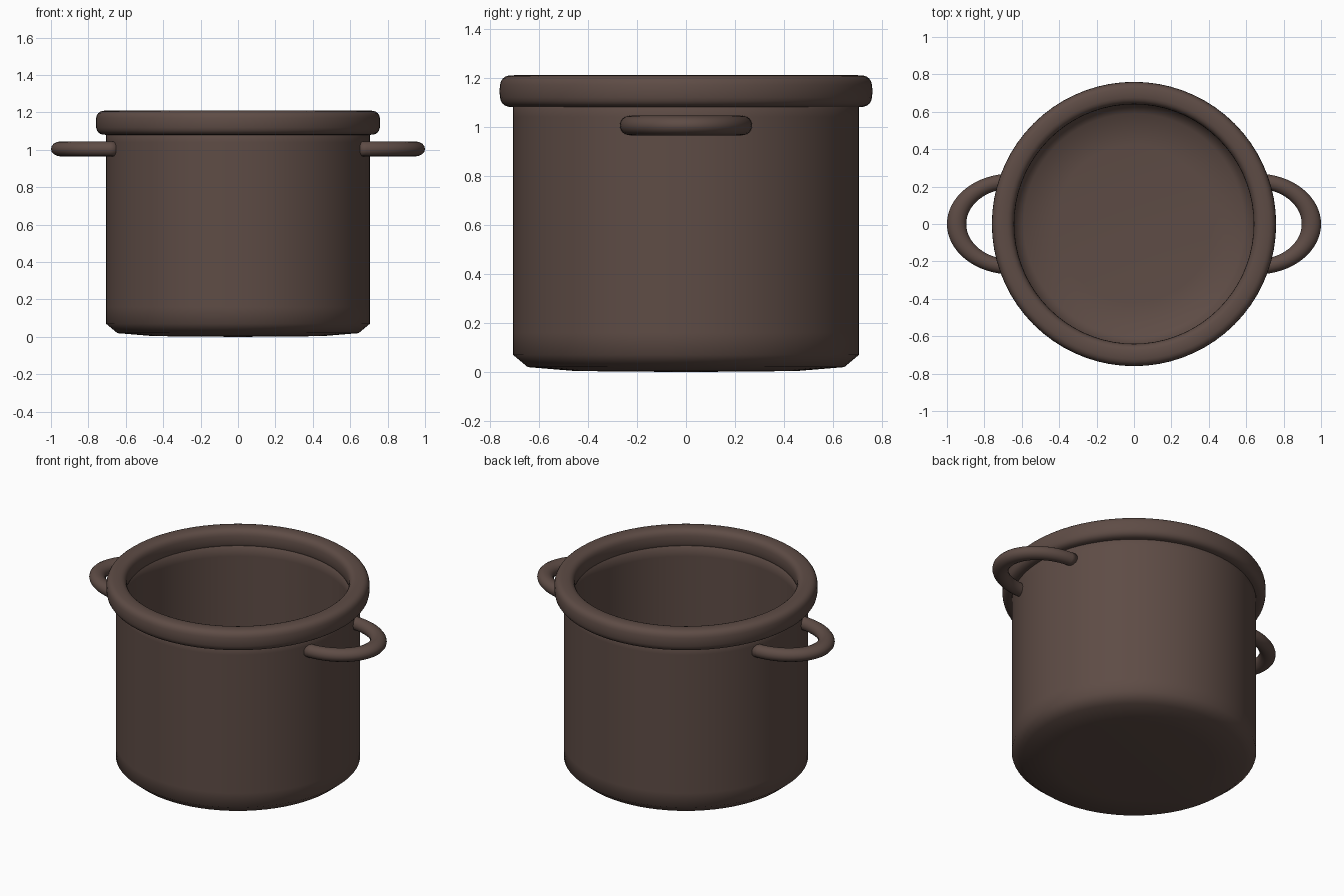
import bpy, bmesh, math

if "Cube" in bpy.data.objects:
    bpy.data.objects.remove(bpy.data.objects["Cube"])

brown = bpy.data.materials.new("dark_brown")
brown.diffuse_color = (0.112, 0.072, 0.060, 1)
brown.use_nodes = True
brown.node_tree.nodes["Principled BSDF"].inputs["Base Color"].default_value = brown.diffuse_color


def grid_object(name, rings, close_u, close_v):
    """Skin a list of point rings into a smooth surface."""
    bm = bmesh.new()
    vs = [[bm.verts.new(p) for p in ring] for ring in rings]
    n, m = len(vs), len(vs[0])
    for i in range(n if close_u else n - 1):
        for j in range(m if close_v else m - 1):
            a, b = vs[i], vs[(i + 1) % n]
            bm.faces.new((a[j], b[j], b[(j + 1) % m], a[(j + 1) % m]))
    bmesh.ops.remove_doubles(bm, verts=bm.verts, dist=1e-5)
    bmesh.ops.recalc_face_normals(bm, faces=bm.faces)
    for f in bm.faces:
        f.smooth = True
    me = bpy.data.meshes.new(name)
    bm.to_mesh(me)
    bm.free()
    me.materials.append(brown)
    ob = bpy.data.objects.new(name, me)
    bpy.context.collection.objects.link(ob)
    return ob


def lathe(name, profile, closed, seg=72):
    rings = []
    for i in range(seg):
        t = 2 * math.pi * i / seg
        rings.append([(r * math.cos(t), r * math.sin(t), z) for r, z in profile])
    return grid_object(name, rings, True, closed)


# Pot body: outer underside and wall, over the lip, inner wall and floor
lathe("pot_body", [
    (0, 0), (0.45, 0.004), (0.645, 0.02), (0.705, 0.07), (0.705, 0.16),
    (0.705, 1.04), (0.705, 1.14), (0.645, 1.14), (0.645, 1.04),
    (0.645, 0.22), (0.645, 0.13), (0.59, 0.08), (0.42, 0.064), (0, 0.06)], False)

# Rolled rim: rounded-square section
section = []
for k in range(24):
    a = 2 * math.pi * k / 24
    c, s = math.cos(a), math.sin(a)
    power = 2 / 2.9
    section.append((0.70 + 0.06 * math.copysign(abs(c) ** power, c),
                    1.145 + 0.065 * math.copysign(abs(s) ** power, s)))
lathe("rim", section, True)

# Side handles: half rings stretched outward, ends sunk into the wall
for side, name in ((1, "right_handle"), (-1, "left_handle")):
    rings = []
    for i in range(33):
        t = -math.pi / 2 + math.pi * i / 32
        ring = []
        for k in range(16):
            a = 2 * math.pi * k / 16
            r = 0.23 + 0.04 * math.cos(a)
            ring.append((side * (0.652 + 1.289 * r * math.cos(t)),
                         r * math.sin(t), 1.005 + 0.04 * math.sin(a)))
        rings.append(ring)
    # close both ends to a point
    for end in (0, -1):
        y = 0.23 * (-1 if end == 0 else 1)
        tip = [(side * 0.65, y, 1.005)] * 16
        rings.insert(0, tip) if end == 0 else rings.append(tip)
    grid_object(name, rings, False, True)
